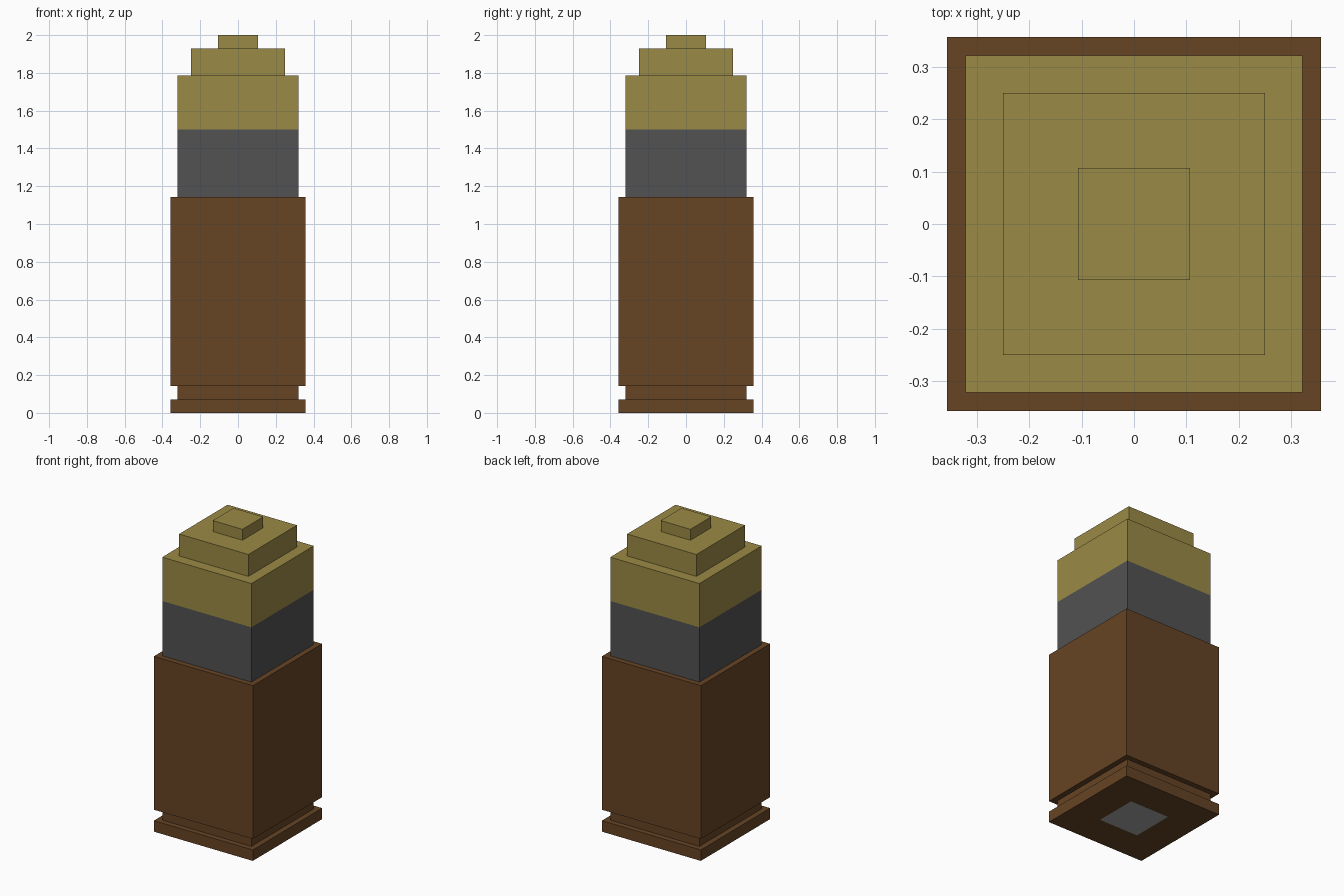
import bpy, bmesh

if "Cube" in bpy.data.objects:
    bpy.data.objects.remove(bpy.data.objects["Cube"])

U = 2 / 28  # the model sits on a regular block grid


def material(name, rgb):
    m = bpy.data.materials.new(name)
    m.diffuse_color = (*rgb, 1)
    m.use_nodes = True
    m.node_tree.nodes["Principled BSDF"].inputs["Base Color"].default_value = m.diffuse_color
    return m


brown = material("brown", (0.133, 0.058, 0.018))
dark_grey = material("dark_grey", (0.084, 0.084, 0.084))
brass = material("brass", (0.323, 0.254, 0.06))
light_grey = material("light_grey", (0.386, 0.386, 0.386))


def square_profile(name, profile, mat):
    """Skin square sections given as (half width, height) in grid units."""
    bm = bmesh.new()
    rings = [[bm.verts.new((sx * h * U, sy * h * U, z * U))
              for sx, sy in ((-1, -1), (1, -1), (1, 1), (-1, 1))]
             for h, z in profile]
    for a, b in zip(rings, rings[1:]):
        for i in range(4):
            j = (i + 1) % 4
            bm.faces.new((a[i], a[j], b[j], b[i]))
    bm.faces.new(rings[0][::-1])
    bm.faces.new(rings[-1])
    bmesh.ops.recalc_face_normals(bm, faces=bm.faces)
    mesh = bpy.data.meshes.new(name)
    bm.to_mesh(mesh)
    bm.free()
    mesh.materials.append(mat)
    ob = bpy.data.objects.new(name, mesh)
    bpy.context.collection.objects.link(ob)
    return ob


# Case: rim, groove and body, with a square pocket underneath
square_profile("case", [(2, 1), (2, 0), (5, 0), (5, 1), (4.5, 1), (4.5, 2),
                        (5, 2), (5, 16), (4.5, 16)], brown)
# Flush plate in the pocket
square_profile("base_plate", [(2, 0), (2, 1)], light_grey)
# Grey band above the case
square_profile("neck_band", [(4.5, 16), (4.5, 21)], dark_grey)
# Stepped tip
square_profile("stepped_tip", [(4.5, 21), (4.5, 25), (3.5, 25), (3.5, 27),
                               (1.5, 27), (1.5, 28)], brass)
